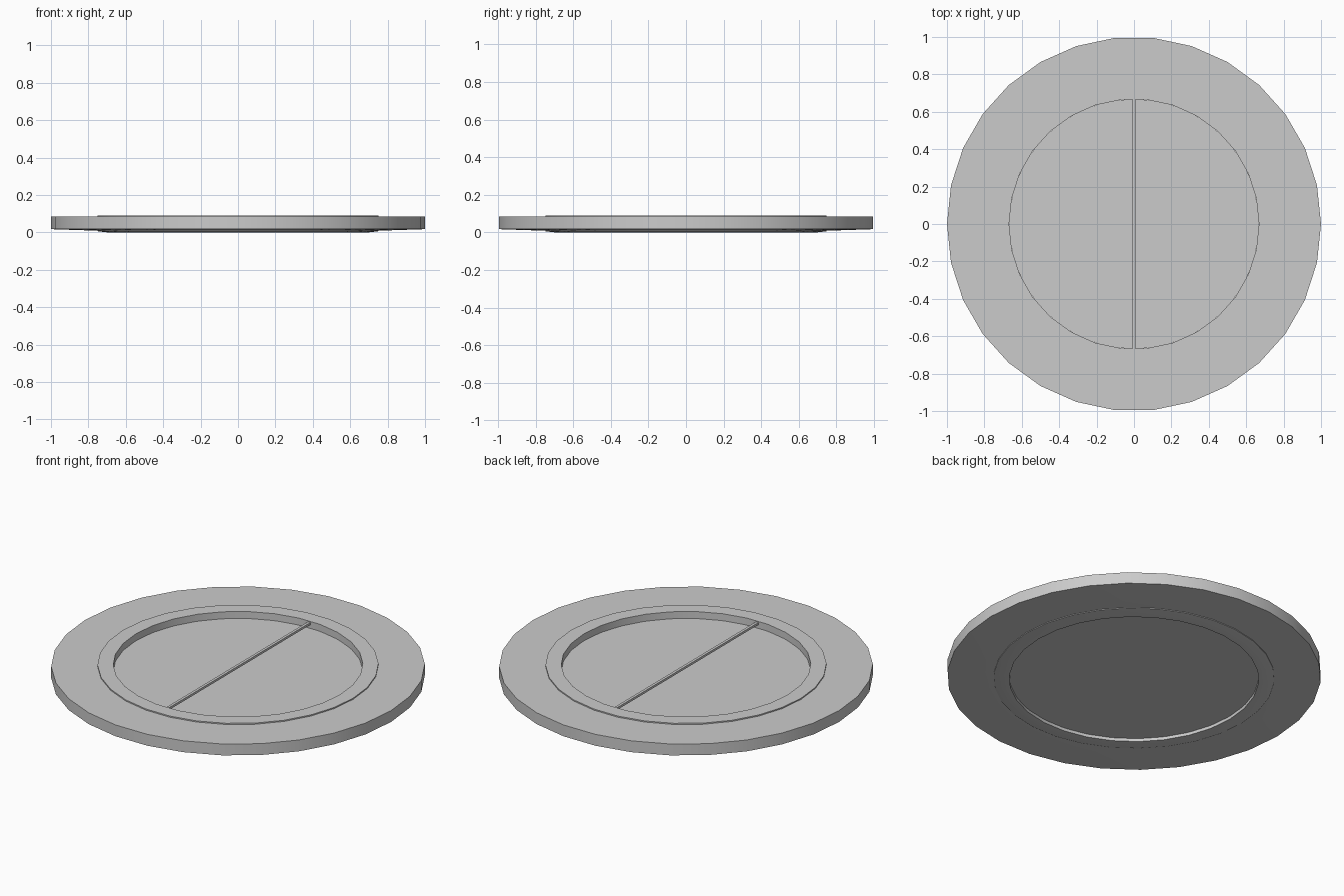
import bpy, bmesh, math

if "Cube" in bpy.data.objects:
    bpy.data.objects.remove(bpy.data.objects["Cube"])

SIDES = 30


def finish(bm, name):
    bmesh.ops.recalc_face_normals(bm, faces=bm.faces[:])
    mesh = bpy.data.meshes.new(name)
    bm.to_mesh(mesh)
    bm.free()
    obj = bpy.data.objects.new(name, mesh)
    bpy.context.collection.objects.link(obj)
    bpy.ops.object.select_all(action='DESELECT')
    obj.select_set(True)
    bpy.context.view_layer.objects.active = obj
    bpy.ops.object.shade_smooth_by_angle(angle=math.radians(30))
    return obj


def lathe(name, profile):
    """Revolve a closed (radius, z) profile around the z axis."""
    bm = bmesh.new()
    rings = []
    for i in range(SIDES):
        a = 2 * math.pi * i / SIDES
        rings.append([bm.verts.new((r * math.cos(a), r * math.sin(a), z))
                      for r, z in profile])
    n = len(profile)
    for i in range(SIDES):
        p, q = rings[i], rings[(i + 1) % SIDES]
        for j in range(n):
            k = (j + 1) % n
            bm.faces.new((p[j], q[j], q[k], p[k]))
    return finish(bm, name)


# Wide outer flange with a slightly dished underside
lathe("outer_flange", [(0.745, 0.084), (1.0, 0.084), (1.0, 0.017),
                       (0.82, 0.011), (0.745, 0.010)])

# Raised inner rim, standing proud above and below the flange
lathe("inner_rim", [(0.668, 0.091), (0.752, 0.091), (0.752, 0.006),
                    (0.70, 0.0), (0.668, 0.0)])

# Recessed centre disc
bm = bmesh.new()
bmesh.ops.create_cone(bm, cap_ends=True, segments=SIDES,
                      radius1=0.67, radius2=0.67, depth=0.032)
# put a corner on the x axis, as on the rings
for v in bm.verts:
    v.co.z += 0.034
finish(bm, "centre_disc")

# Thin bar across the opening
bm = bmesh.new()
bmesh.ops.create_cube(bm, size=1)
for v in bm.verts:
    v.co.x *= 0.016
    v.co.y *= 1.335
    v.co.z = v.co.z * 0.013 + 0.079
finish(bm, "cross_bar")
